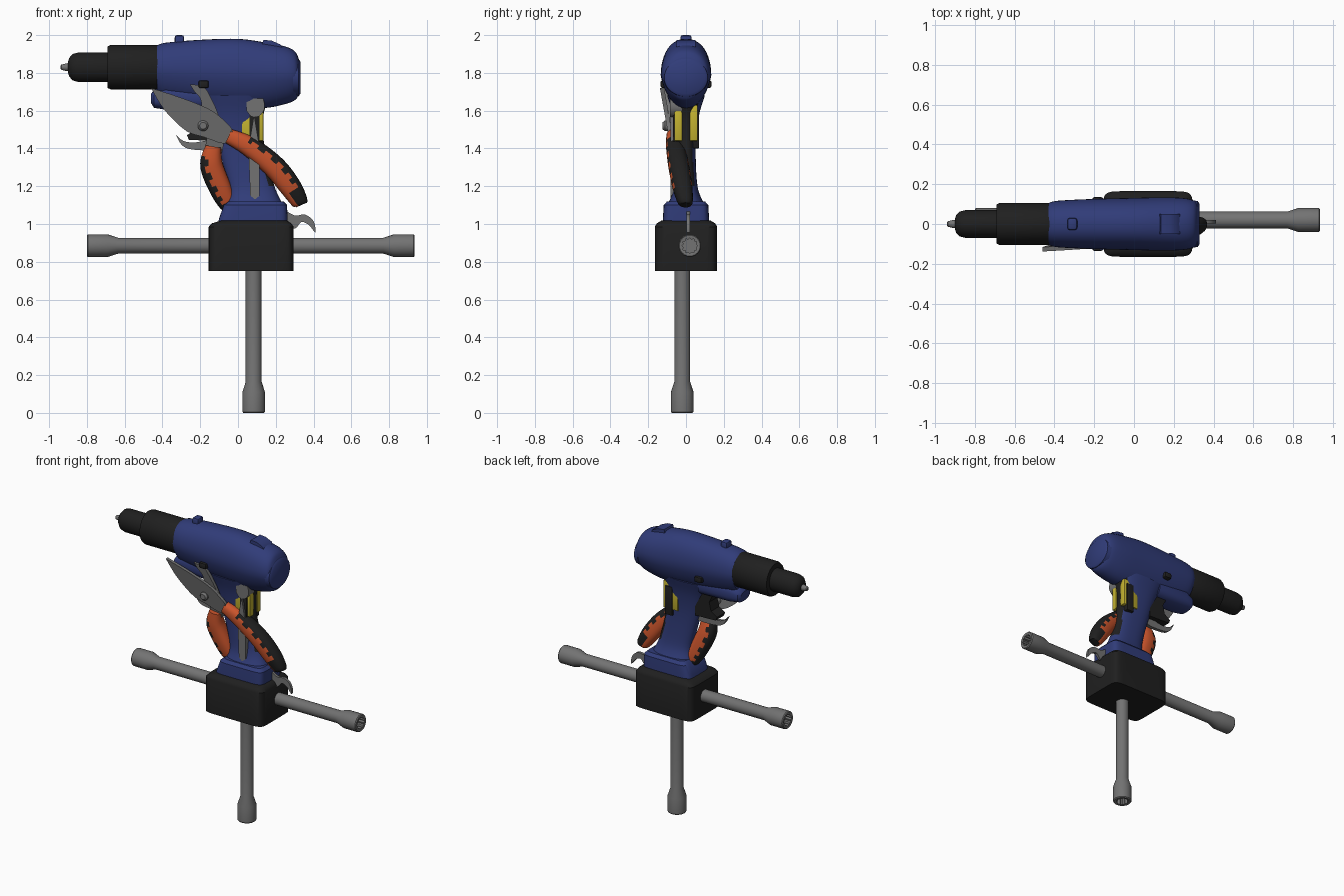
import bpy, bmesh, math
from mathutils import Vector

if "Cube" in bpy.data.objects:
    bpy.data.objects.remove(bpy.data.objects["Cube"])


def colour(name, r, g, b):
    m = bpy.data.materials.new(name)
    m.diffuse_color = (r, g, b, 1)
    m.use_nodes = True
    m.node_tree.nodes["Principled BSDF"].inputs["Base Color"].default_value = m.diffuse_color
    return m


BLUE = colour("blue plastic", .03, .045, .19)
BLACK = colour("black rubber", .014, .014, .014)
GREY = colour("grey steel", .17, .17, .17)
ORANGE = colour("orange grip", .6, .09, .025)
YELLOW = colour("yellow plastic", .55, .45, .03)


def finish(name, bm, mats, rule=None, angle=35):
    bmesh.ops.recalc_face_normals(bm, faces=bm.faces[:])
    if rule:
        for f in bm.faces:
            f.material_index = rule(f)
    me = bpy.data.meshes.new(name)
    bm.to_mesh(me)
    bm.free()
    ob = bpy.data.objects.new(name, me)
    bpy.context.collection.objects.link(ob)
    for m in mats:
        me.materials.append(m)
    bpy.ops.object.select_all(action='DESELECT')
    ob.select_set(True)
    bpy.context.view_layer.objects.active = ob
    bpy.ops.object.shade_smooth_by_angle(angle=math.radians(angle))
    return ob


def loft(name, rings, mats, rule=None, angle=35):
    bm = bmesh.new()
    vs = [[bm.verts.new(p) for p in r] for r in rings]
    n = len(vs[0])
    for a, b in zip(vs, vs[1:]):
        for i in range(n):
            j = (i + 1) % n
            bm.faces.new((a[i], a[j], b[j], b[i]))
    bm.faces.new(vs[0])
    bm.faces.new(vs[-1])
    return finish(name, bm, mats, rule, angle)


def smooth_rows(rows, k=5):
    """Catmull-Rom interpolation of rows of numbers."""
    out = []
    for i in range(len(rows) - 1):
        p0, p1, p2 = rows[max(i - 1, 0)], rows[i], rows[i + 1]
        p3 = rows[min(i + 2, len(rows) - 1)]
        for s in range(k):
            t = s / k
            out.append([.5 * (2 * b + (c - a) * t + (2 * a - 5 * b + 4 * c - d) * t * t
                              + (3 * b - a - 3 * c + d) * t ** 3)
                        for a, b, c, d in zip(p0, p1, p2, p3)])
    return out + [list(rows[-1])]


def oval(p=2.0, n=40):
    """Unit superellipse points."""
    f = lambda v: math.copysign(abs(v) ** (2 / p), v)
    return [(f(math.cos(2 * math.pi * i / n)), f(math.sin(2 * math.pi * i / n))) for i in range(n)]


def ring_x(x, z0, z1, hy, p=2.0, taper=0.0):
    zc, hz = (z0 + z1) / 2, (z1 - z0) / 2
    return [Vector((x, hy * u * (1 - taper * max(0, -v)), zc + hz * v)) for u, v in oval(p)]


def ring_z(z, x0, x1, hy, p=2.5, n=48):
    return [Vector(((x0 + x1) / 2 + (x1 - x0) / 2 * u, hy * v, z)) for u, v in oval(p, n)]


def box(name, x, y, z, mat, bevel=.01):
    bm = bmesh.new()
    bmesh.ops.create_cube(bm, size=1)
    for v in bm.verts:
        v.co = Vector([(a + b) / 2 + c * (b - a) for (a, b), c in zip((x, y, z), v.co)])
    if bevel:
        bmesh.ops.bevel(bm, geom=bm.edges[:], offset=bevel, segments=2, profile=.5, affect='EDGES')
    return finish(name, bm, [mat])


def plate(name, pts, y0, y1, mat, sub=True, lean=lambda z: 0):
    """Outline in x, z extruded along y, optionally leaning."""
    if sub:
        pts = smooth_rows(pts + pts[:1], 3)[:-1]
    bm = bmesh.new()
    f = bm.faces.new([bm.verts.new((x, y0 + lean(z), z)) for x, z in pts])
    ext = bmesh.ops.extrude_face_region(bm, geom=[f])
    for v in ext['geom']:
        if isinstance(v, bmesh.types.BMVert):
            v.co.y += y1 - y0
    bmesh.ops.triangulate(bm, faces=[f for f in bm.faces if len(f.verts) > 4])
    return finish(name, bm, [mat], angle=40)


# Drill housing, rear cap and nose under the chuck
body = [(-.43, 1.69, 1.945, .105), (-.38, 1.66, 1.96, .117), (-.2, 1.63, 1.975, .126),
        (0, 1.61, 1.98, .131), (.15, 1.615, 1.96, .134), (.25, 1.635, 1.94, .13),
        (.3, 1.655, 1.915, .118), (.32, 1.68, 1.88, .1)]
loft("drill_body", [ring_x(*r, p=2.2, taper=.22) for r in smooth_rows(body)], [BLUE])
loft("rear_cap", [ring_x(x, 1.775 - h, 1.775 + h, h + .015)
                  for x, h in ((.29, .105), (.32, .1), (.33, .085))], [BLUE])
nose = [(-.46, 1.64, 1.69, .05), (-.445, 1.615, 1.71, .07), (-.38, 1.605, 1.74, .085),
        (-.15, 1.6, 1.74, .085)]
loft("nose", [ring_x(*r, p=2.6) for r in nose], [BLUE])
box("front_bump", (-.335, -.285), (-.03, .03), (1.94, 2.0), BLUE, .012)
plate("rear_bump", [(.12, 1.93), (.135, 1.975), (.18, 1.97), (.225, 1.95), (.25, 1.9)],
      -.05, .05, BLUE, False)
box("direction_button", (-.21, -.155), (-.135, .135), (1.72, 1.76), BLACK)

# Chuck and drill tip
chuck = [(-.41, .112), (-.425, .117), (-.675, .117), (-.69, .11), (-.692, .078),
         (-.845, .078), (-.875, .07), (-.893, .05), (-.9, .03)]
loft("chuck", [ring_x(x, 1.83 - r, 1.83 + r, r * .9) for x, r in chuck], [BLACK])
loft("drill_tip", [ring_x(x, 1.83 - r, 1.83 + r, r)
                   for x, r in ((-.88, .024), (-.91, .02), (-.935, .014), (-.94, .008))], [GREY])

# Handle with black rear panel, foot, trigger and battery
handle = [(1.68, -.22, .17, .1), (1.58, -.165, .135, .07), (1.45, -.12, .135, .053),
          (1.3, -.075, .165, .053), (1.18, -.05, .2, .065), (1.1, -.07, .24, .1)]
loft("handle", [ring_z(*r) for r in smooth_rows(handle)], [BLUE, BLACK],
     lambda f: int(f.calc_center_median().z > 1.2 and f.normal.x > .45))
foot = [(1.12, -.05, .24, .1), (1.1, -.075, .26, .118), (1.03, -.1, .262, .122), (.99, -.11, .262, .122)]
loft("handle_foot", [ring_z(*r, p=7) for r in foot], [BLUE])
plate("trigger", [(-.25, 1.64), (-.21, 1.56), (-.225, 1.5), (-.27, 1.47), (-.26, 1.445),
                  (-.1, 1.44), (-.1, 1.64)], -.045, .045, BLACK, False)
batt = [(.75, -.155, .295, .165), (.985, -.155, .295, .165), (1.003, -.14, .283, .155),
        (1.018, -.09, .26, .13)]
loft("battery", [ring_z(*r, p=9, n=64) for r in batt], [BLACK])


# Cross wrench: bars with recessed twelve-point sockets
def wrench_ring(put, t, r, star=False):
    return [put(t, (r * (.8 if star and i % 2 else 1)) * math.cos(math.pi * i / 12),
                (r * (.8 if star and i % 2 else 1)) * math.sin(math.pi * i / 12)) for i in range(24)]


SOCKET = [(.06, .042, True), (.002, .042, True), (0, .048, False), (0, .055, False),
          (.006, .06, False), (.11, .06, False), (.165, .042, False)]


def across(t, a, b):
    return Vector((t, .02 + a, .885 + b))


def upright(t, a, b):
    return Vector((.083 + a, -.02 + b, t))


left = [wrench_ring(across, -.8 + t, r, s) for t, r, s in SOCKET]
right = [wrench_ring(across, .935 - t, r, s) for t, r, s in reversed(SOCKET)]
loft("wrench_cross_bar", left + right, [GREY])
loft("wrench_upright", [wrench_ring(upright, t, r, s) for t, r, s in SOCKET]
     + [wrench_ring(upright, .9, .042)], [GREY])


# Pruning shears, leaning through the handle
def lean(z):
    return -.115 + .18 * (1.73 - z)


plate("shear_blade", [(-.46, 1.72), (-.35, 1.685), (-.225, 1.64), (-.13, 1.595), (-.055, 1.53),
                      (-.03, 1.49), (-.065, 1.425), (-.18, 1.46), (-.27, 1.49), (-.36, 1.57),
                      (-.415, 1.64)], -.025, -.003, GREY, lean=lean)
plate("shear_hook", [(-.255, 1.74), (-.18, 1.725), (-.14, 1.66), (-.11, 1.595), (-.085, 1.5),
                     (-.085, 1.38), (-.175, 1.38), (-.165, 1.46), (-.2, 1.53), (-.19, 1.6),
                     (-.2, 1.665), (-.23, 1.7)], -.005, .018, GREY, lean=lean)
yb = lean(1.52)
loft("shear_bolt", [[Vector((-.185 + r * u, yb + d, 1.52 + r * v)) for u, v in oval(n=20)]
                    for d, r in ((.035, .028), (-.035, .028), (-.047, .018))], [GREY])


def grip(name, rows, side, tip):
    """Oval grip along a path; outer side black with a stepped edge."""
    rows = smooth_rows(rows, 8)
    rings, info = [], []
    for i, (x, z, w) in enumerate(rows):
        a, b = rows[max(i - 1, 0)], rows[min(i + 1, len(rows) - 1)]
        d = Vector((b[0] - a[0], 0, b[1] - a[1])).normalized()
        out = Vector((-d.z, 0, d.x)) * side
        c = Vector((x, lean(z), z))
        rings.append([c + out * w * u + Vector((0, .05 * w / .055 * v, 0)) for u, v in oval(2.4, 32)])
        info.append((c, out, w))

    def rule(f):
        m = f.calc_center_median()
        k = min(range(len(info)), key=lambda i: (info[i][0] - m).length)
        c, out, w = info[k]
        t = k / len(info)
        if t < .15:
            return 0
        edge = (.25 if (k // 2) % 2 else .55) if t < tip else -.35
        return int((m - c).dot(out) / w > edge)
    loft(name, rings, [ORANGE, BLACK], rule, 50)


grip("shear_grip_right", [(-.05, 1.465, .04), (.06, 1.41, .053), (.19, 1.305, .06),
                          (.275, 1.2, .058), (.325, 1.12, .045), (.335, 1.1, .03)], 1, .62)
grip("shear_grip_left", [(-.13, 1.41, .042), (-.14, 1.31, .06), (-.09, 1.18, .058),
                         (-.05, 1.1, .046), (-.045, 1.085, .03)], -1, 2)

# Folding knife in the back of the handle
for s in (-1, 1):
    box("knife_side", (.02, .135), sorted((s * .02, s * .062)), (1.44, 1.63), YELLOW, .006)
box("knife_core", (.015, .128), (-.022, .022), (1.4, 1.64), BLACK, .004)
box("knife_inlay", (.06, .115), (-.069, .069), (1.4, 1.6), BLACK, .004)
plate("knife_head", [(.045, 1.6), (.05, 1.665), (.085, 1.69), (.13, 1.67), (.14, 1.61),
                     (.11, 1.57), (.07, 1.57)], -.085, -.015, GREY)
plate("knife_blade", [(.085, 1.58), (.115, 1.4), (.115, 1.15), (.09, 1.13), (.065, 1.15),
                      (.055, 1.4)], -.083, -.05, GREY, False)

# Small steel hooks
plate("rear_hook", [(.24, 1.08), (.3, 1.045), (.355, 1.05), (.4, 1.015), (.41, .955), (.375, .995),
                    (.335, 1.01), (.3, .975), (.24, 1.0)], .002, .02, GREY)
plate("front_hook", [(-.33, 1.475), (-.29, 1.44), (-.225, 1.432), (-.1, 1.45), (-.1, 1.395),
                     (-.23, 1.393), (-.295, 1.415)], -.012, .012, GREY)
